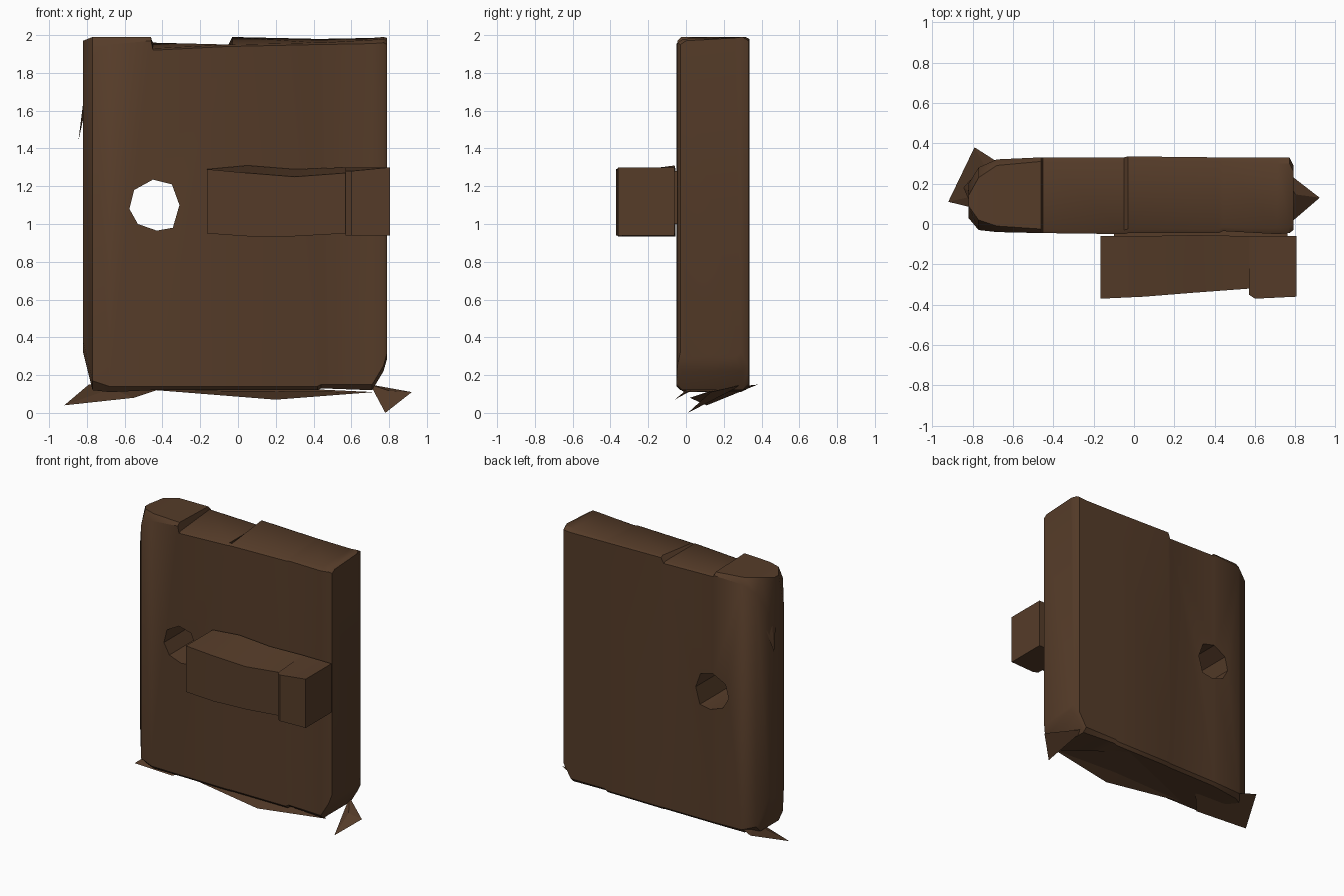
import bpy
import bmesh
import math

cube = bpy.data.objects.get("Cube")
if cube:
    bpy.data.objects.remove(cube, do_unlink=True)

# The single wood colour
wood = bpy.data.materials.new("dark brown wood")
wood.use_nodes = True
colour = (0.092, 0.045, 0.022, 1)
wood.diffuse_color = colour
bsdf = wood.node_tree.nodes["Principled BSDF"]
bsdf.inputs["Base Color"].default_value = colour
bsdf.inputs["Roughness"].default_value = 0.9


def make(name, points, faces, angle=35):
    mesh = bpy.data.meshes.new(name)
    mesh.from_pydata(points, [], faces)
    mesh.materials.append(wood)
    bm = bmesh.new()
    bm.from_mesh(mesh)
    bmesh.ops.recalc_face_normals(bm, faces=bm.faces)
    bm.to_mesh(mesh)
    bm.free()
    obj = bpy.data.objects.new(name, mesh)
    bpy.context.collection.objects.link(obj)
    smooth(obj, angle)
    return obj


def smooth(obj, angle):
    bpy.ops.object.select_all(action='DESELECT')
    obj.select_set(True)
    bpy.context.view_layer.objects.active = obj
    bpy.ops.object.shade_smooth_by_angle(angle=math.radians(angle))


def loft(name, rings, angle=35):
    """Skin equal-sized rings of points and cap both ends."""
    n, count = len(rings[0]), len(rings)
    points = [p for ring in rings for p in ring]
    faces = [(a * n + i, a * n + (i + 1) % n, (a + 1) * n + (i + 1) % n, (a + 1) * n + i)
             for a in range(count - 1) for i in range(n)]
    faces += [tuple(range(n)), tuple(range((count - 1) * n, count * n))]
    return make(name, points, faces, angle)


def section(x, front, back, bottom, top_front, top_back, edge, drop):
    """Chamfered slab cross-section at one station along x."""
    return [(x, front + edge, bottom), (x, back - edge, bottom),
            (x, back, bottom + edge), (x, back, top_back - drop),
            (x, back - edge, top_back), (x, front + edge, top_front),
            (x, front, top_front - drop), (x, front, bottom + edge)]


# Slab: x, front, back, bottom, top front, top back, edge, top drop
stations = [
    (-0.82, 0.03, 0.20, 0.32, 1.97, 1.97, 0.06, 0.25),
    (-0.77, -0.03, 0.28, 0.12, 1.99, 1.99, 0.05, 0.10),
    (-0.68, -0.04, 0.32, 0.11, 1.99, 1.99, 0.03, 0.04),
    (-0.46, -0.045, 0.33, 0.12, 1.99, 1.98, 0.02, 0.02),
    (-0.45, -0.045, 0.33, 0.12, 1.93, 1.96, 0.02, 0.01),
    (-0.05, -0.05, 0.33, 0.12, 1.95, 1.95, 0.02, 0.01),
    (-0.03, -0.045, 0.335, 0.12, 1.95, 1.99, 0.02, 0.01),
    (0.42, -0.045, 0.33, 0.12, 1.96, 1.98, 0.02, 0.01),
    (0.44, -0.035, 0.33, 0.13, 1.96, 1.98, 0.02, 0.01),
    (0.71, -0.05, 0.33, 0.12, 1.975, 1.985, 0.03, 0.02),
    (0.77, -0.045, 0.33, 0.22, 1.98, 1.99, 0.03, 0.02),
    (0.79, -0.03, 0.29, 0.29, 1.97, 1.985, 0.03, 0.02),
]
slab = loft("slab", [section(*s) for s in stations])

# Rough round opening through the slab
outline = [(-0.55, 1.18), (-0.45, 1.235), (-0.35, 1.21), (-0.31, 1.10),
           (-0.345, 0.98), (-0.43, 0.965), (-0.53, 1.0), (-0.575, 1.08)]
cutter = loft("opening_cutter", [[(x, y, z) for x, z in outline] for y in (-0.5, 0.6)])
cutter.hide_render = True
cut = slab.modifiers.new("opening", 'BOOLEAN')
cut.operation = 'DIFFERENCE'
cut.solver = 'EXACT'
cut.object = cutter
bpy.context.view_layer.objects.active = slab
bpy.ops.object.modifier_apply(modifier=cut.name)
bpy.data.objects.remove(cutter, do_unlink=True)
smooth(slab, 35)


def bar(name, stations):
    """Beam of four-sided sections: x, front, back, bottom, top front, top back."""
    return loft(name, [[(x, f, b), (x, k, b), (x, k, tk), (x, f, tf)]
                       for x, f, k, b, tf, tk in stations], 30)


# Cross bar and its end block
bar("cross_bar", [(-0.165, -0.37, -0.06, 0.95, 1.29, 1.29),
                  (0.05, -0.36, -0.06, 0.935, 1.27, 1.31),
                  (0.30, -0.34, -0.055, 0.935, 1.25, 1.29),
                  (0.57, -0.32, -0.06, 0.95, 1.27, 1.30)])
bar("end_block", [(0.57, -0.35, -0.06, 0.94, 1.28, 1.30),
                  (0.60, -0.37, -0.06, 0.94, 1.28, 1.30),
                  (0.805, -0.36, -0.06, 0.94, 1.30, 1.30)])
bar("bar_mount", [(-0.10, -0.07, -0.03, 1.0, 1.28, 1.28),
                  (0.76, -0.07, -0.03, 1.0, 1.28, 1.28)])


def shard(name, points):
    """Flat splinter closed to a peak slightly inside the slab."""
    peak = tuple(sum(p[i] for p in points) / len(points) + (0, 0, 0.03)[i] for i in range(3))
    n = len(points)
    faces = [tuple(range(n))] + [(i, (i + 1) % n, n) for i in range(n)]
    make(name, points + [peak], faces, 10)


# Splinters along the foot and one side
shard("right_foot_splinter", [(-0.79, 0.38, 0.15), (-0.92, 0.11, 0.04),
                              (-0.55, 0.02, 0.08), (-0.43, 0.15, 0.12)])
shard("middle_foot_splinter", [(-0.43, 0.0, 0.12), (0.20, -0.06, 0.07),
                               (0.72, 0.0, 0.11), (0.30, 0.30, 0.12)])
shard("left_foot_splinter", [(0.70, 0.30, 0.15), (0.92, 0.13, 0.11), (0.78, 0.01, 0.0)])
shard("side_splinter", [(-0.81, 0.10, 1.72), (-0.845, 0.18, 1.44), (-0.81, 0.22, 1.60)])
